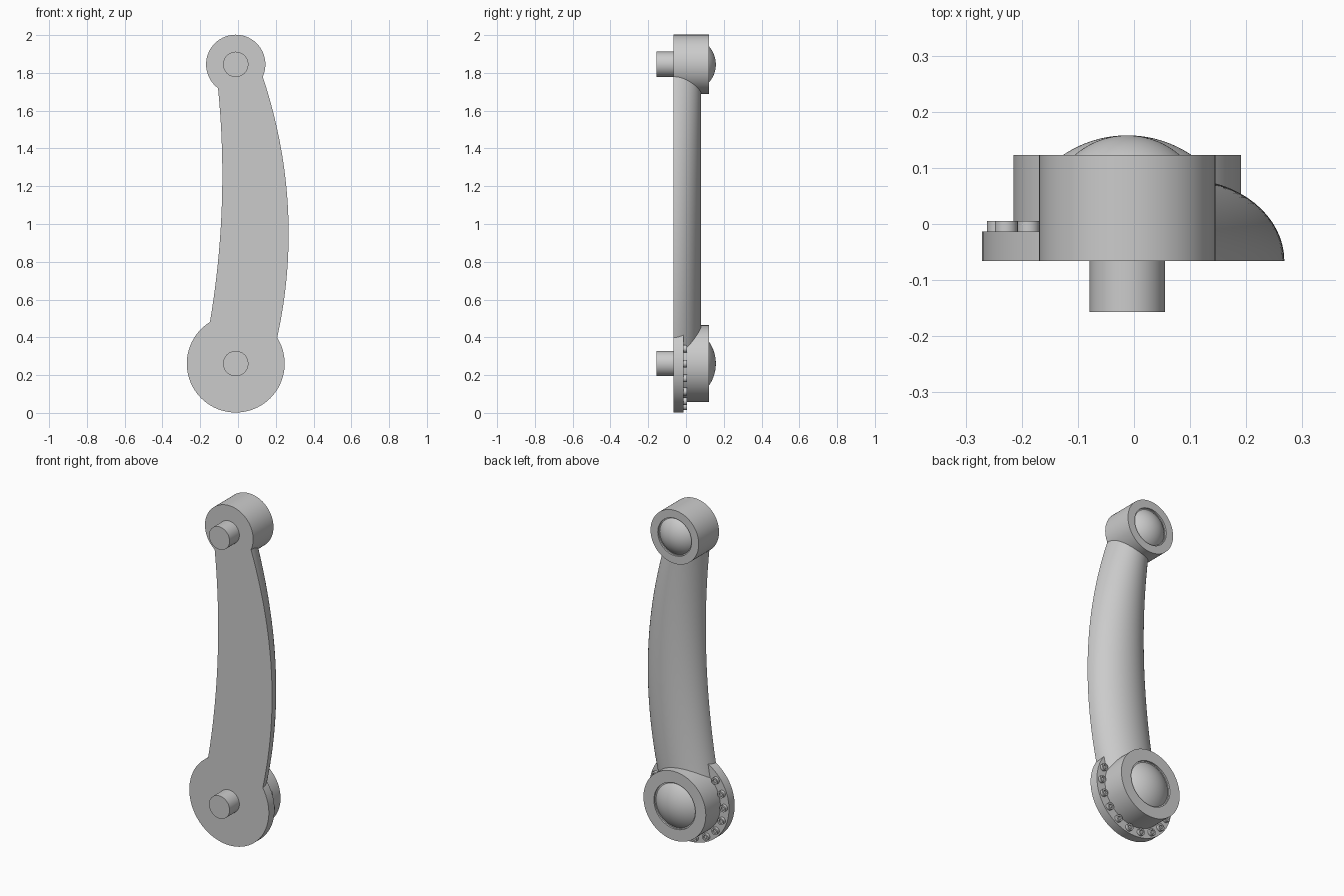
import bpy, bmesh, math
from mathutils import Matrix

cube = bpy.data.objects.get("Cube")
if cube:
    bpy.data.objects.remove(cube)

grey = bpy.data.materials.new("plain grey")
grey.use_nodes = True
COLOUR = (0.6, 0.6, 0.6, 1)
grey.diffuse_color = COLOUR
grey.node_tree.nodes["Principled BSDF"].inputs["Base Color"].default_value = COLOUR

FRONT, BACK, SEAT = -0.066, 0.123, -0.013   # front plane, hub rear, flange rear
AXIS_X, TOP_Z, LOW_Z = -0.012, 1.845, 0.261


def finish(name, bm):
    bmesh.ops.recalc_face_normals(bm, faces=bm.faces)
    mesh = bpy.data.meshes.new(name)
    bm.to_mesh(mesh)
    bm.free()
    mesh.materials.append(grey)
    obj = bpy.data.objects.new(name, mesh)
    bpy.context.collection.objects.link(obj)
    bpy.ops.object.select_all(action="DESELECT")
    obj.select_set(True)
    bpy.context.view_layer.objects.active = obj
    bpy.ops.object.shade_smooth_by_angle(angle=math.radians(30))
    return obj


def lathe(name, profile, x, z, steps=96):
    """Spin (radius, y) points about an axis parallel to y."""
    bm = bmesh.new()
    verts = [bm.verts.new((r, y, 0)) for r, y in profile]
    edges = [bm.edges.new(pair) for pair in zip(verts, verts[1:])]
    bmesh.ops.spin(bm, geom=verts + edges, cent=(0, 0, 0), axis=(0, 1, 0),
                   angle=math.tau, steps=steps)
    bmesh.ops.remove_doubles(bm, verts=bm.verts, dist=1e-5)
    bm.transform(Matrix.Translation((x, 0, z)))
    return finish(name, bm)


def hub_profile(radius, front, groove, dome):
    """Drum with a domed cap set in a shallow groove."""
    floor, peak = BACK - 0.01, 0.158
    rise = peak - floor
    ball = (dome ** 2 + rise ** 2) / (2 * rise)
    sweep = math.asin(dome / ball)
    arc = [(ball * math.sin(sweep * (1 - i / 14)),
            peak - ball + ball * math.cos(sweep * (1 - i / 14))) for i in range(15)]
    return [(0, front), (radius, front), (radius, BACK), (groove, BACK),
            (groove, floor)] + arc


# Hubs, flange and pegs
lathe("upper_hub", hub_profile(0.157, FRONT, 0.110, 0.104), AXIS_X, TOP_Z)
lathe("lower_hub", hub_profile(0.203, SEAT - 0.02, 0.135, 0.128), AXIS_X, LOW_Z)
lathe("flange", [(0, FRONT), (0.259, FRONT), (0.259, SEAT), (0, SEAT)], AXIS_X, LOW_Z)
for name, z in (("upper_peg", TOP_Z), ("lower_peg", LOW_Z)):
    lathe(name, [(0, -0.157), (0.067, -0.157), (0.067, FRONT), (0, FRONT)], AXIS_X, z)

# Screw heads around the exposed rim of the flange
for i in range(14):
    a = math.radians(140 + 20 * i)
    lathe(f"screw_{i + 1}",
          [(0, SEAT), (0.02, SEAT), (0.02, 0.005), (0.011, 0.005), (0.011, -0.004), (0, -0.004)],
          AXIS_X + 0.23 * math.cos(a), LOW_Z + 0.23 * math.sin(a), 24)

# Curved arm: half-round section swept between two bowed edges
bm = bmesh.new()
rings, sides = 48, 32
loops = []
for i in range(rings + 1):
    z = LOW_Z + (TOP_Z - LOW_Z) * i / rings
    left = -0.083 - 0.108 * (z - 1.26) ** 2
    right = 0.268 - 0.199 * (z - 0.95) ** 2
    mid, half = (left + right) / 2, (right - left) / 2
    loops.append([bm.verts.new((mid + half * math.cos(math.pi * j / sides),
                                FRONT + 0.146 * math.sin(math.pi * j / sides), z))
                  for j in range(sides + 1)])
for a, b in zip(loops, loops[1:]):
    for j in range(sides + 1):
        k = (j + 1) % (sides + 1)
        bm.faces.new((a[j], a[k], b[k], b[j]))
bm.faces.new(loops[0])
bm.faces.new(loops[-1])
finish("arm", bm)
